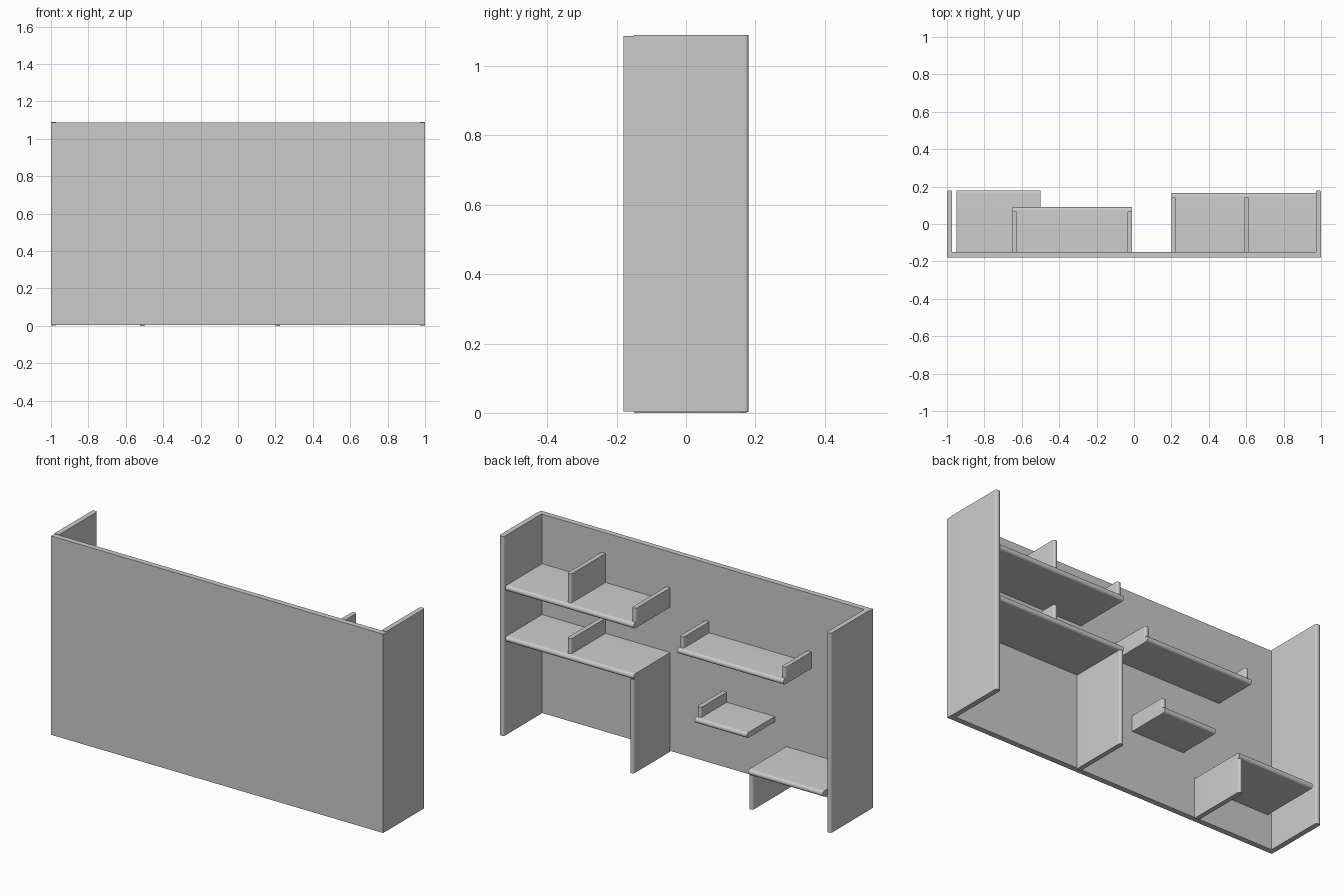
import bpy, bmesh
from mathutils import Vector

if "Cube" in bpy.data.objects:
    bpy.data.objects.remove(bpy.data.objects["Cube"])

BACK = -0.15   # inner face of the back panel


def board(name, x, y, z, axis=None, radius=0.0):
    """Box from ranges; its two front (+y) edges running along `axis` are rounded."""
    bm = bmesh.new()
    bmesh.ops.create_cube(bm, size=1)
    for v in bm.verts:
        v.co = Vector([r[0] if c < 0 else r[1] for c, r in zip(v.co, (x, y, z))])
    if axis is not None:
        edges = [e for e in bm.edges
                 if all(abs(v.co.y - y[1]) < 1e-5 for v in e.verts)
                 and abs(e.verts[0].co[axis] - e.verts[1].co[axis]) > 1e-4
                 and all(abs(e.verts[0].co[k] - e.verts[1].co[k]) < 1e-5
                         for k in range(3) if k != axis)]
        bmesh.ops.bevel(bm, geom=edges, offset=radius, segments=6,
                        profile=0.5, affect='EDGES')
    mesh = bpy.data.meshes.new(name)
    bm.to_mesh(mesh)
    bm.free()
    ob = bpy.data.objects.new(name, mesh)
    bpy.context.collection.objects.link(ob)
    bpy.ops.object.select_all(action='DESELECT')
    ob.select_set(True)
    bpy.context.view_layer.objects.active = ob
    bpy.ops.object.shade_smooth_by_angle()
    return ob


def shelf(name, x0, x1, front, top):
    board(name, (x0, x1), (BACK, front), (top - 0.03, top), 0, 0.0145)


def upright(name, x0, front, z0, z1, width=0.025, radius=0.011):
    board(name, (x0, x0 + width), (BACK, front), (z0, z1), 2, radius)


# Back panel and tall side panels
board("back_panel", (-1, 1), (-0.18, BACK), (0.004, 1.087))
upright("left_side_panel", -1.0, 0.18, 0.003, 1.09, 0.028)
upright("right_side_panel", 0.972, 0.18, 0.003, 1.09, 0.028)

# Shelves: name, x range, front edge, top height
for args in [("upper_shelf", 0.20, 0.972, 0.165, 0.817),
             ("desk_shelf", 0.20, 0.972, 0.165, 0.54),
             ("middle_shelf", -0.65, -0.01, 0.09, 0.71),
             ("small_shelf", -0.43, -0.115, 0.09, 0.36),
             ("low_seat", -0.95, -0.50, 0.18, 0.215)]:
    shelf(*args)

# Dividers standing on shelves and legs under them: name, x, front, z range
for args in [("upper_divider", 0.59, 0.145, 0.817, 0.975),
             ("upper_end_divider", 0.20, 0.145, 0.817, 0.892),
             ("desk_divider", 0.59, 0.145, 0.54, 0.622),
             ("middle_divider_left", -0.65, 0.07, 0.71, 0.77),
             ("middle_divider_right", -0.035, 0.07, 0.71, 0.77),
             ("small_divider", -0.14, 0.07, 0.36, 0.415),
             ("desk_leg", 0.20, 0.165, 0.0, 0.51),
             ("seat_leg", -0.525, 0.175, 0.0, 0.185)]:
    upright(*args)
